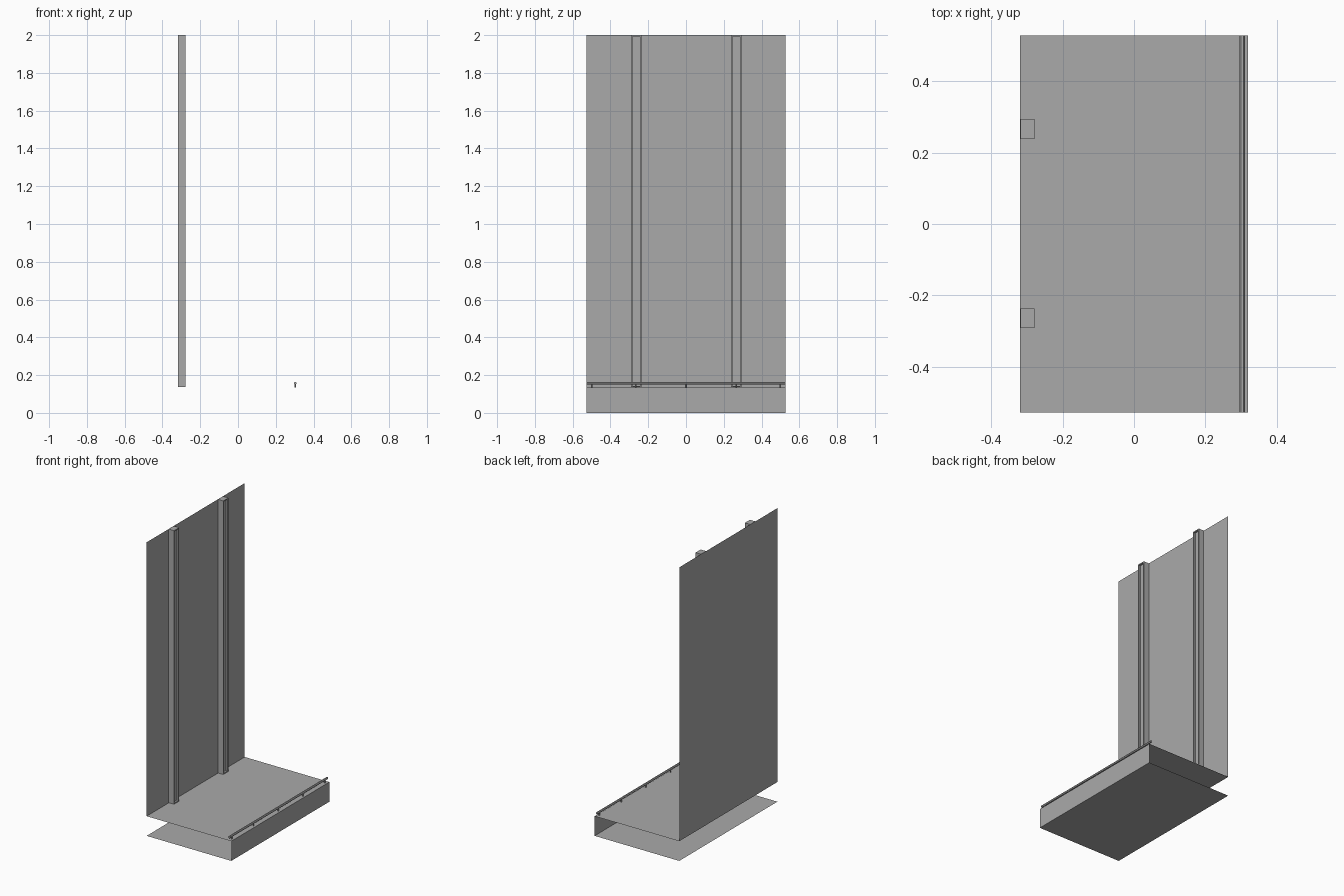
import bpy, bmesh
from mathutils import Matrix, Vector

cube = bpy.data.objects.get("Cube")
if cube:
    bpy.data.objects.remove(cube, do_unlink=True)

DEPTH = 0.319      # half size in x
WIDTH = 0.528      # half size in y
SHELF = 0.134      # shelf height
TOP = 2.0

grey = bpy.data.materials.new("grey metal")
grey.use_nodes = True
grey.diffuse_color = (0.4, 0.4, 0.4, 1)
grey.node_tree.nodes["Principled BSDF"].inputs["Base Color"].default_value = (0.4, 0.4, 0.4, 1)


def finish(name, bm):
    mesh = bpy.data.meshes.new(name)
    bm.to_mesh(mesh)
    bm.free()
    mesh.materials.append(grey)
    obj = bpy.data.objects.new(name, mesh)
    bpy.context.collection.objects.link(obj)
    return obj


def rod(name, start, end, radius, sides=12):
    start, end = Vector(start), Vector(end)
    axis = end - start
    bm = bmesh.new()
    turn = axis.to_track_quat('Z', 'Y').to_matrix().to_4x4()
    bmesh.ops.create_cone(bm, cap_ends=True, segments=sides, radius1=radius, radius2=radius,
                          depth=axis.length,
                          matrix=Matrix.Translation((start + end) / 2) @ turn)
    obj = finish(name, bm)
    bpy.ops.object.select_all(action='DESELECT')
    obj.select_set(True)
    bpy.context.view_layer.objects.active = obj
    bpy.ops.object.shade_smooth_by_angle()


# Folded sheet: base, front lip, shelf and back panel
def folded_sheet():
    bm = bmesh.new()
    profile = [(-DEPTH, 0), (DEPTH, 0), (DEPTH, SHELF), (-DEPTH, SHELF), (-DEPTH, TOP)]
    rows = [[bm.verts.new((x, y, z)) for y in (-WIDTH, WIDTH)] for x, z in profile]
    for a, b in zip(rows, rows[1:]):
        bm.faces.new((a[0], a[1], b[1], b[0]))
    finish("shelf_and_back_panel", bm)


# Upright post with a shallow slot in its front face
def upright(name, y):
    bm = bmesh.new()
    x0, x1 = -DEPTH + 0.001, -0.278
    size = Vector((x1 - x0, 0.055, TOP - SHELF - 0.002))
    centre = Vector(((x0 + x1) / 2, y, (TOP + SHELF + 0.002) / 2))
    bmesh.ops.create_cube(bm, size=1, matrix=Matrix.Translation(centre) @ Matrix.Diagonal(size).to_4x4())
    bm.normal_update()
    front = [f for f in bm.faces if f.normal.x > 0.9]
    bmesh.ops.inset_region(bm, faces=front, thickness=0.01)
    slot = bmesh.ops.extrude_face_region(bm, geom=front)
    bmesh.ops.translate(bm, vec=(-0.012, 0, 0),
                        verts=[v for v in slot["geom"] if isinstance(v, bmesh.types.BMVert)])
    bmesh.ops.delete(bm, geom=[f for f in front if f.is_valid], context='FACES')
    bmesh.ops.recalc_face_normals(bm, faces=bm.faces)
    finish(name, bm)


folded_sheet()
upright("right_upright", -0.264)
upright("left_upright", 0.266)

# Guard rail on small pegs along the shelf front
RAIL_X, RAIL_Z = 0.303, 0.157
rod("guard_rail", (RAIL_X, -WIDTH, RAIL_Z), (RAIL_X, WIDTH, RAIL_Z), 0.0075)
for i, y in enumerate((-0.5, -0.265, 0, 0.265, 0.5)):
    rod(f"rail_peg_{i + 1}", (RAIL_X, y, SHELF), (RAIL_X, y, RAIL_Z), 0.004, 8)
